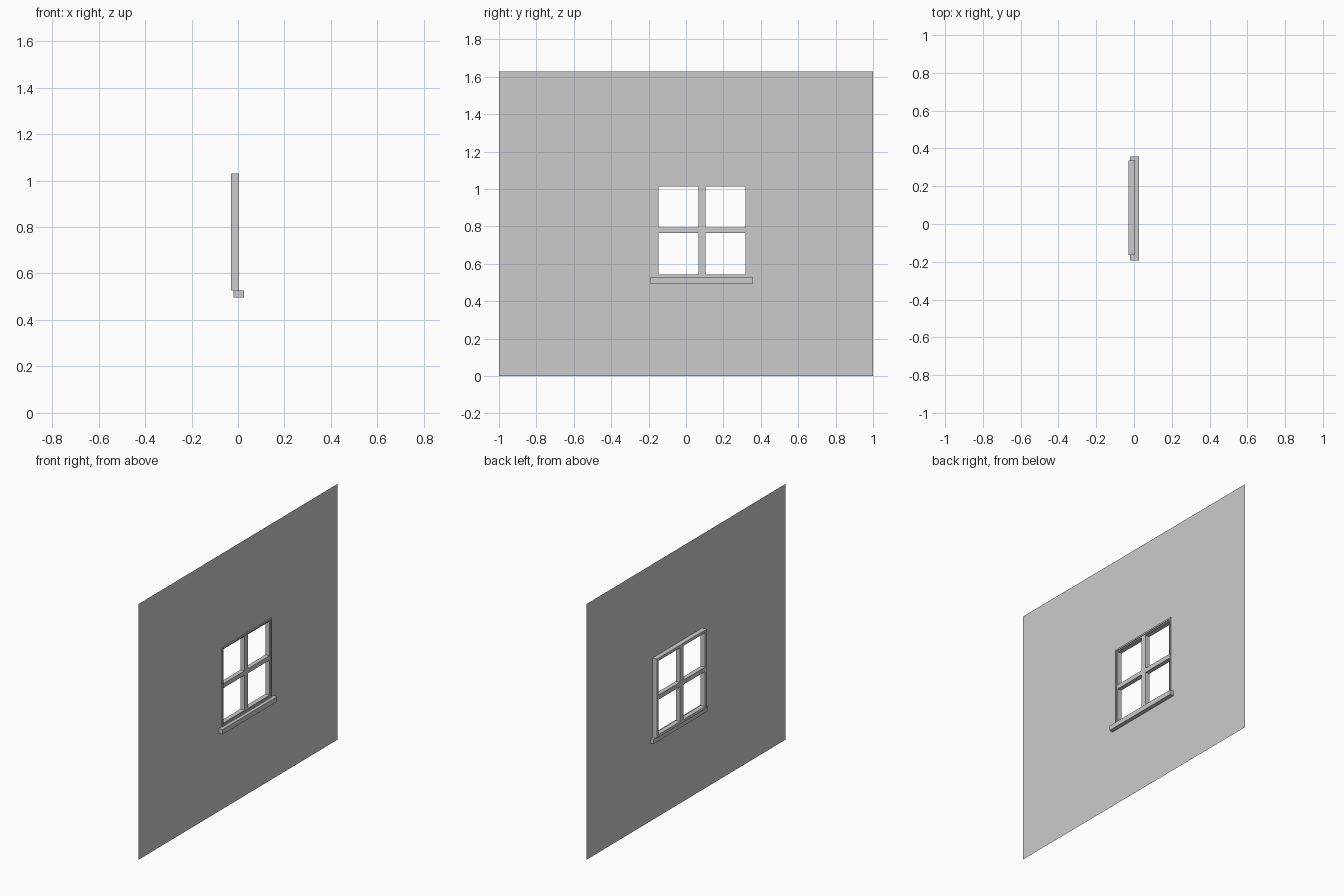
import bpy, bmesh

if "Cube" in bpy.data.objects:
    bpy.data.objects.remove(bpy.data.objects["Cube"])

YC, ZB, ZT, HW = 0.085, 0.527, 1.031, 0.25   # window centre, bottom, top, half width
Y0, Y1 = YC - HW, YC + HW


def finish(name, bm):
    bmesh.ops.recalc_face_normals(bm, faces=bm.faces)
    mesh = bpy.data.meshes.new(name)
    bm.to_mesh(mesh)
    bm.free()
    ob = bpy.data.objects.new(name, mesh)
    bpy.context.collection.objects.link(ob)
    return ob


def box(name, x0, x1, y0, y1, z0, z1):
    bm = bmesh.new()
    bmesh.ops.create_cube(bm, size=1)
    for v in bm.verts:
        v.co = ((x0 + x1) / 2 + v.co.x * (x1 - x0),
                (y0 + y1) / 2 + v.co.y * (y1 - y0),
                (z0 + z1) / 2 + v.co.z * (z1 - z0))
    return finish(name, bm)


def rect(bm, x, y0, y1, z0, z1):
    return [bm.verts.new((x, y, z)) for y, z in ((y0, z0), (y1, z0), (y1, z1), (y0, z1))]


def bridge(bm, a, b):
    for i in range(4):
        j = (i + 1) % 4
        bm.faces.new((a[i], a[j], b[j], b[i]))


# wall: a thin sheet with the window opening left out
bm = bmesh.new()
bridge(bm, rect(bm, 0, -1, 1, 0, 1.628), rect(bm, 0, Y0, Y1, ZB, ZT))
finish("wall", bm)

# frame: mitred ring with a stepped inner lip, swept as a closed profile (x, inset)
profile = [(-0.03, 0), (0.005, 0), (0.005, 0.01), (0.0, 0.01), (0.0, 0.017), (-0.03, 0.017)]
bm = bmesh.new()
rings = [rect(bm, x, Y0 + d, Y1 - d, ZB + d, ZT - d) for x, d in profile]
for a, b in zip(rings, rings[1:] + rings[:1]):
    bridge(bm, a, b)
finish("window_frame", bm)

# glazing bars
box("vertical_bar", -0.03, 0.0, YC - 0.018, YC + 0.018, ZB + 0.015, ZT - 0.015)
box("horizontal_bar", -0.029, -0.001, Y0 + 0.015, Y1 - 0.015, 0.766, 0.794)

# sill
box("window_sill", -0.02, 0.026, -0.192, 0.357, 0.496, 0.527)
